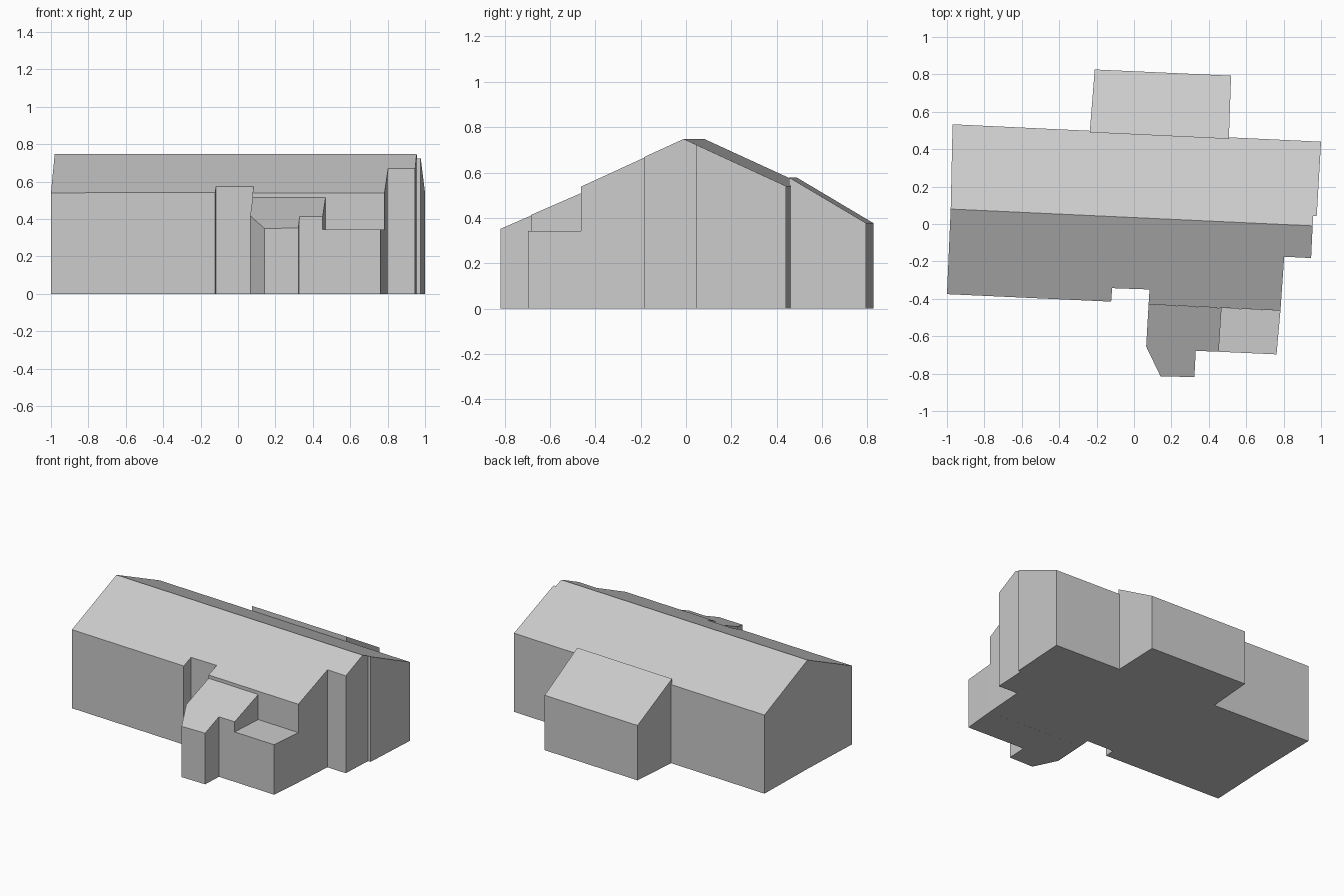
import bpy
import bmesh
from mathutils import Vector

cube = bpy.data.objects.get("Cube")
if cube:
    bpy.data.objects.remove(cube, do_unlink=True)

grey = bpy.data.materials.new("light_grey")
grey.use_nodes = True
colour = (0.6, 0.6, 0.6, 1)
grey.diffuse_color = colour
grey.node_tree.nodes["Principled BSDF"].inputs["Base Color"].default_value = colour


def block(name, outline, a, b, c):
    """Closed walls over an outline, topped by the roof plane through a, b, c."""
    a, b, c = Vector(a), Vector(b), Vector(c)
    n = (b - a).cross(c - a)
    bm = bmesh.new()
    low = [bm.verts.new((x, y, 0)) for x, y in outline]
    top = [bm.verts.new((x, y, a.z - (n.x * (x - a.x) + n.y * (y - a.y)) / n.z))
           for x, y in outline]
    bm.faces.new(low)
    bm.faces.new(top)
    for i in range(len(low)):
        j = (i + 1) % len(low)
        bm.faces.new((low[i], low[j], top[j], top[i]))
    bmesh.ops.recalc_face_normals(bm, faces=bm.faces)
    mesh = bpy.data.meshes.new(name)
    bm.to_mesh(mesh)
    bm.free()
    mesh.materials.append(grey)
    obj = bpy.data.objects.new(name, mesh)
    bpy.context.collection.objects.link(obj)
    return obj


ridge_l, ridge_r = (-0.98, 0.08), (0.955, -0.01)
RIDGE, EAVE = 0.748, 0.54

# Front half of the main house, with entrance notch and stepped corner
block("front_house",
      [ridge_l, (-1, -0.375), (-0.122, -0.415), (-0.117, -0.343), (0.083, -0.35),
       (0.078, -0.43), (0.783, -0.463), (0.803, -0.175), (0.947, -0.182), ridge_r],
      (*ridge_l, RIDGE), (*ridge_r, RIDGE), (-1, -0.375, EAVE))

# Back half of the main house, with a small jog in the end wall
block("back_house",
      [ridge_l, ridge_r, (0.958, 0.043), (0.977, 0.044), (1, 0.44), (-0.97, 0.533)],
      (*ridge_l, RIDGE), (*ridge_r, RIDGE), (-0.97, 0.533, EAVE))

# Rear wing with its own lean-to roof
block("rear_wing",
      [(-0.235, 0.51), (-0.235, 0.49), (0.507, 0.455), (0.508, 0.477),
       (0.519, 0.793), (-0.21, 0.826)],
      (-0.235, 0.51, 0.565), (0.508, 0.477, 0.565), (-0.21, 0.826, 0.377))

# Sloping porch with a cut corner
block("porch",
      [(0.078, -0.43), (0.065, -0.655), (0.142, -0.815), (0.323, -0.818),
       (0.33, -0.678), (0.453, -0.683), (0.468, -0.449)],
      (0.078, -0.43, 0.515), (0.468, -0.449, 0.515), (0.142, -0.815, 0.349))

# Flat-roofed annex beside the porch
block("flat_annex",
      [(0.468, -0.449), (0.453, -0.683), (0.762, -0.697), (0.783, -0.463)],
      (0.468, -0.449, 0.343), (0.453, -0.683, 0.343), (0.783, -0.463, 0.343))
